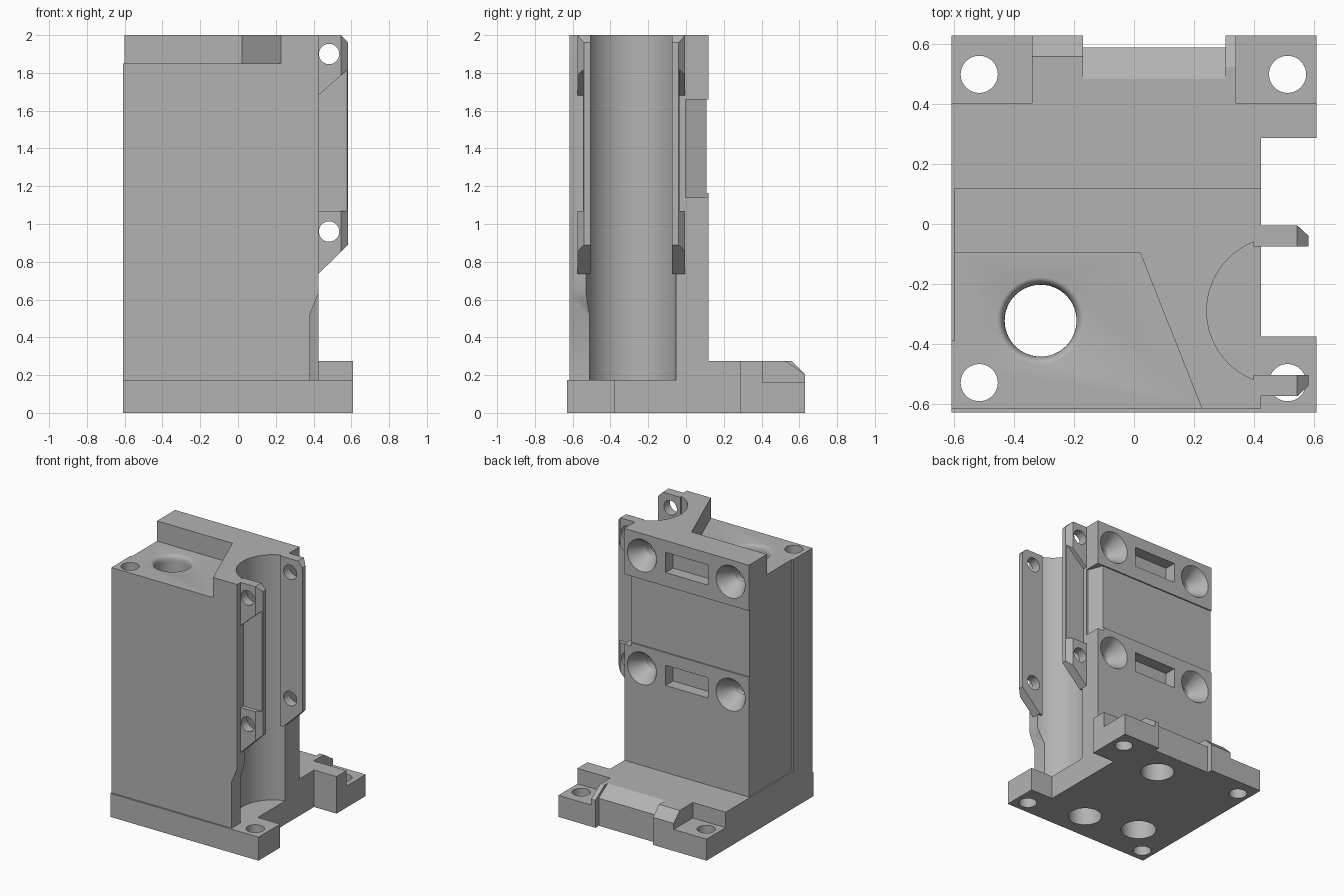
import bpy, bmesh, math

cube = bpy.data.objects.get("Cube")
if cube:
    bpy.data.objects.remove(cube, do_unlink=True)

grey = bpy.data.materials.new("plain_grey")
grey.use_nodes = True
grey.diffuse_color = (0.45, 0.45, 0.45, 1)
grey.node_tree.nodes["Principled BSDF"].inputs["Base Color"].default_value = (0.45, 0.45, 0.45, 1)


def finish(name, bm):
    bmesh.ops.recalc_face_normals(bm, faces=bm.faces)
    mesh = bpy.data.meshes.new(name)
    bm.to_mesh(mesh)
    bm.free()
    mesh.materials.append(grey)
    obj = bpy.data.objects.new(name, mesh)
    bpy.context.collection.objects.link(obj)
    return obj


def prism(name, axis, pts, lo, hi):
    """Extrude a 2D outline along an axis from lo to hi."""
    place = {"x": lambda a, b, t: (t, a, b),
             "y": lambda a, b, t: (a, t, b),
             "z": lambda a, b, t: (a, b, t)}[axis]
    bm = bmesh.new()
    ends = [[bm.verts.new(place(a, b, t)) for a, b in pts] for t in (lo, hi)]
    for ring in ends:
        bm.faces.new(ring)
    for i in range(len(pts)):
        j = (i + 1) % len(pts)
        bm.faces.new((ends[0][i], ends[0][j], ends[1][j], ends[1][i]))
    return finish(name, bm)


def box(name, x0, x1, y0, y1, z0, z1):
    return prism(name, "z", [(x0, y0), (x1, y0), (x1, y1), (x0, y1)], z0, z1)


def lathe(name, axis, u, v, profile, n=48):
    """Solid of revolution from (radius, position) pairs along y or z."""
    bm = bmesh.new()
    rings = []
    for r, t in profile:
        ring = []
        for k in range(n):
            a = 2 * math.pi * k / n
            p, q = u + r * math.cos(a), v + r * math.sin(a)
            ring.append(bm.verts.new((p, q, t) if axis == "z" else (p, t, q)))
        rings.append(ring)
    bm.faces.new(rings[0])
    bm.faces.new(rings[-1])
    for low, high in zip(rings, rings[1:]):
        for k in range(n):
            j = (k + 1) % n
            bm.faces.new((low[k], low[j], high[j], high[k]))
    return finish(name, bm)


def combine(target, tool, operation):
    mod = target.modifiers.new("combine", "BOOLEAN")
    mod.operation, mod.solver, mod.object = operation, "EXACT", tool
    bpy.context.view_layer.objects.active = target
    bpy.ops.object.modifier_apply(modifier=mod.name)
    bpy.data.objects.remove(tool, do_unlink=True)


def add(target, tool):
    combine(target, tool, "UNION")


def cut(target, tool):
    combine(target, tool, "DIFFERENCE")


# Base plate with a raised rear deck
body = box("bracket_body", -0.61, 0.61, -0.63, 0.405, 0, 0.175)
add(body, box("raised_deck", -0.61, 0.61, -0.39, 0.405, 0.1, 0.275))
add(body, box("rear_lands", -0.61, 0.61, 0.3, 0.63, 0, 0.16))
for x0, x1, crest, back in ((-0.34, -0.17, 0.56, 0.63), (-0.17, 0.305, 0.485, 0.59),
                            (0.305, 0.34, 0.525, 0.63)):
    add(body, prism("rear_lip", "x", [(0.3, 0), (back, 0), (back, 0.205), (crest, 0.275), (0.3, 0.275)], x0, x1))
cut(body, box("rear_gap", -0.17, 0.305, 0.59, 0.8, -0.1, 0.5))
cut(body, box("front_foot_top", 0.37, 0.8, -0.8, -0.375, 0.175, 0.5))

# Tower
add(body, prism("tower", "z", [(-0.61, -0.617), (0.425, -0.617), (0.425, 0.118), (-0.60, 0.118),
                               (-0.60, -0.39), (-0.61, -0.39)], 0.1, 2))
cut(body, prism("top_step", "z", [(-0.8, -0.095), (0.02, -0.095), (0.26, -0.7), (-0.8, -0.7)], 1.85, 2.2))
cut(body, box("side_notch", 0.425, 0.8, -0.375, 0.287, -0.1, 2.2))

# Vertical round channel in the side
cut(body, lathe("channel_round", "z", 0.49, -0.29, [(0.247, 0.175), (0.247, 2.2)], 96))
cut(body, box("channel_mouth", 0.372, 0.8, -0.505, -0.075, 0.175, 2.2))
cut(body, prism("lower_relief", "y", [(0.38, 0.175), (0.8, 0.175), (0.8, 0.63), (0.425, 0.63), (0.38, 0.52)],
                -0.8, -0.5))

# Pair of side flanges, mirrored about the channel
for flip in (False, True):
    def side(y):
        return -0.58 - y if flip else y

    flange = prism("side_flange", "y", [(0.40, 2), (0.545, 2), (0.583, 1.96), (0.583, 0.89), (0.425, 0.735),
                                        (0.40, 0.735)], side(-0.575), side(-0.505))
    cut(flange, prism("tip_bevel", "z", [(0.535, side(-0.585)), (0.605, side(-0.52)), (0.605, side(-0.585))], 0.5, 2.2))
    cut(flange, prism("flange_recess", "y", [(0.425, 1.07), (0.7, 1.07), (0.7, 1.925), (0.425, 1.68)],
                      side(-0.6), side(-0.545)))
    for z in (1.9, 0.96):
        cut(flange, lathe("flange_hole", "y", 0.482, z, [(0.054, -0.8), (0.054, 0.3)], 32))
    add(body, flange)

# Rear face: shallow band, corner pocket, cone seats and slots
cut(body, box("rear_band", -0.8, 0.8, 0.108, 0.2, 1.165, 1.66))
cut(body, prism("corner_pocket", "z", [(0.43, -0.002), (0.415, -0.002), (0.36, 0.14), (0.43, 0.14)], 1.14, 1.66))
for z in (1.837, 0.997):
    for x in (0.28, -0.45):
        cut(body, lathe("cone_seat", "y", x, z, [(0.045, -0.05), (0.045, 0.0), (0.12, 0.118), (0.12, 0.2)]))
    cut(body, box("rear_slot", -0.265, 0.085, 0.03, 0.2, z - 0.075, z + 0.075))

# Vertical bores
lip = [(0.12 + 0.025 * (1 - math.cos(a)), 1.805 + 0.045 * math.sin(a))
       for a in (math.pi / 2 * k / 6 for k in range(7))]
cut(body, lathe("main_bore", "z", -0.312, -0.323, [(0.122, -0.1)] + lip + [(0.145, 2.1)], 64))
for x, y in ((-0.517, 0.5), (0.513, 0.5), (-0.517, -0.53), (0.513, -0.53)):
    top = 0.5 if x > 0 else 2.2
    cut(body, lathe("corner_bore", "z", x, y, [(0.062, -0.1), (0.062, top)]))
for x, y in ((0.1, 0.37), (0.09, -0.42)):
    cut(body, lathe("underside_bore", "z", x, y, [(0.115, -0.1), (0.115, 0.14)]))

# Smooth the round surfaces and keep edges crisp
bpy.ops.object.select_all(action="DESELECT")
body.select_set(True)
bpy.context.view_layer.objects.active = body
bpy.ops.object.shade_smooth_by_angle(angle=math.radians(30))
